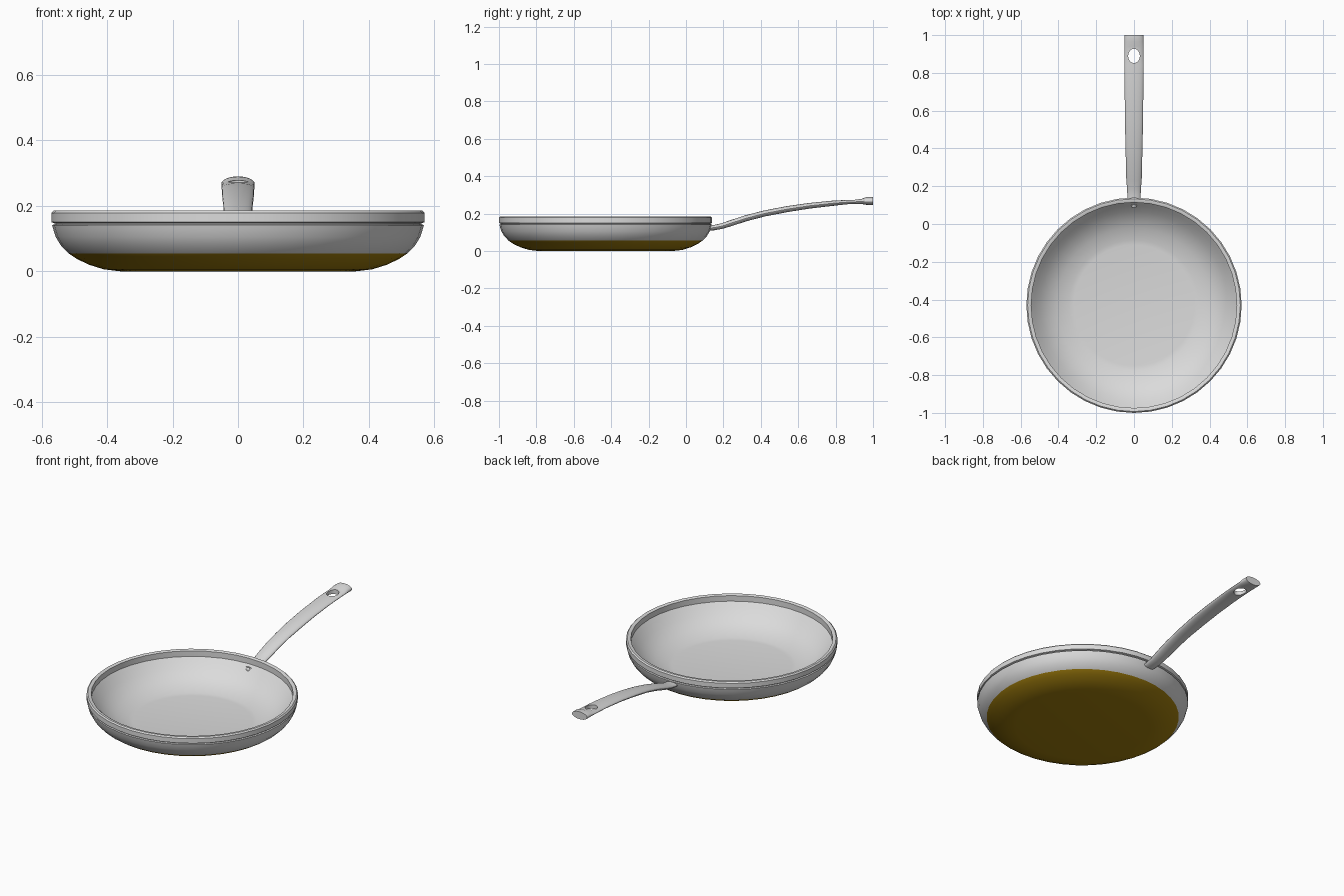
import bpy, bmesh, math
from mathutils import Vector, Matrix

if "Cube" in bpy.data.objects:
    bpy.data.objects.remove(bpy.data.objects["Cube"], do_unlink=True)

PAN_Y = -0.43
SEGMENTS = 40


def material(name, color):
    m = bpy.data.materials.new(name)
    m.use_nodes = True
    m.diffuse_color = (*color, 1)
    m.node_tree.nodes["Principled BSDF"].inputs["Base Color"].default_value = (*color, 1)
    return m


steel = material("brushed_steel", (0.71, 0.71, 0.71))
bronze = material("bronze_base", (0.35, 0.205, 0.004))


def finish(name, bm, mats, angle=35):
    bmesh.ops.recalc_face_normals(bm, faces=bm.faces)
    mesh = bpy.data.meshes.new(name)
    bm.to_mesh(mesh)
    bm.free()
    obj = bpy.data.objects.new(name, mesh)
    bpy.context.collection.objects.link(obj)
    for m in mats:
        mesh.materials.append(m)
    bpy.ops.object.select_all(action="DESELECT")
    obj.select_set(True)
    bpy.context.view_layer.objects.active = obj
    if angle:
        bpy.ops.object.shade_smooth_by_angle(angle=math.radians(angle))
    return obj


# Pan body: one closed profile, outside then inside, spun about the axis
outer = [(0, 0), (0.36, 0), (0.41, 0.006), (0.455, 0.02), (0.493, 0.038), (0.518, 0.055),
         (0.542, 0.08), (0.557, 0.105), (0.565, 0.13), (0.568, 0.141), (0.561, 0.144),
         (0.561, 0.147), (0.57, 0.15), (0.57, 0.178), (0.563, 0.185)]
inner = [(0.55, 0.185), (0.544, 0.181), (0.544, 0.148), (0.526, 0.128),
         (0.497, 0.098), (0.457, 0.066), (0.41, 0.042), (0.345, 0.022), (0.32, 0.019), (0, 0.018)]
bm = bmesh.new()
verts = [bm.verts.new((r, PAN_Y, z)) for r, z in outer + inner]
edges = [bm.edges.new(pair) for pair in zip(verts, verts[1:])]
bmesh.ops.spin(bm, geom=verts + edges, cent=(0, PAN_Y, 0), axis=(0, 0, 1),
               angle=math.tau, steps=SEGMENTS, use_duplicate=False)
bmesh.ops.remove_doubles(bm, verts=bm.verts, dist=0.0005)
bmesh.ops.recalc_face_normals(bm, faces=bm.faces)
# the coloured base covers the low faces that look downward
for f in bm.faces:
    f.material_index = int(f.normal.z < -0.1 and f.calc_center_median().z < 0.054)
finish("pan_body", bm, [steel, bronze])

# Handle: lens-shaped sections (y, z, half width, half thickness) along a rising arc
stations = [(0.1, 0.122, 0.034, 0.014), (0.15, 0.125, 0.035, 0.014),
            (0.19, 0.133, 0.037, 0.015), (0.24, 0.149, 0.041, 0.016),
            (0.32, 0.175, 0.043, 0.016), (0.42, 0.201, 0.045, 0.016),
            (0.54, 0.224, 0.048, 0.016), (0.66, 0.242, 0.049, 0.015),
            (0.78, 0.255, 0.05, 0.014), (0.84, 0.26, 0.051, 0.012),
            (0.94, 0.265, 0.051, 0.014), (0.965, 0.268, 0.051, 0.021),
            (1.0, 0.268, 0.05, 0.022)]
RING = 24
bm = bmesh.new()
rings = []
for i, (y, z, w, t) in enumerate(stations):
    a, b = stations[max(i - 1, 0)], stations[min(i + 1, len(stations) - 1)]
    tangent = Vector((0, b[0] - a[0], b[1] - a[1])).normalized()
    if i >= len(stations) - 2:
        tangent = Vector((0, 1, 0))
    up = Vector((1, 0, 0)).cross(tangent)
    ring = []
    for k in range(RING):
        ang = math.tau * k / RING
        ring.append(bm.verts.new(Vector((w * math.cos(ang), y, z)) + up * t * math.sin(ang)))
    rings.append(ring)
for r0, r1 in zip(rings, rings[1:]):
    for k in range(RING):
        n = (k + 1) % RING
        bm.faces.new((r0[k], r0[n], r1[n], r1[k]))
bm.faces.new(rings[0])
bm.faces.new(rings[-1])
handle = finish("handle", bm, [steel], angle=0)

# Hanging hole cut through the end of the handle
bm = bmesh.new()
bmesh.ops.create_cone(bm, cap_ends=True, segments=24, radius1=1, radius2=1, depth=0.3,
                      matrix=Matrix.Translation((0, 0.89, 0.26)) @ Matrix.Diagonal((0.031, 0.038, 1, 1)))
cutter = finish("hole_cutter", bm, [steel], angle=0)
cutter.hide_render = True
cut = handle.modifiers.new("hanging_hole", "BOOLEAN")
cut.operation = "DIFFERENCE"
cut.solver = "EXACT"
cut.object = cutter
bpy.ops.object.select_all(action="DESELECT")
handle.select_set(True)
bpy.context.view_layer.objects.active = handle
bpy.ops.object.modifier_apply(modifier=cut.name)
bpy.data.objects.remove(cutter, do_unlink=True)
bpy.ops.object.shade_smooth_by_angle(angle=math.radians(35))

# Rivet head on the inside wall where the handle joins
bm = bmesh.new()
bmesh.ops.create_uvsphere(bm, u_segments=16, v_segments=8, radius=1,
                          matrix=Matrix.Translation((0, 0.094, 0.122)) @ Matrix.Diagonal((0.014, 0.008, 0.014, 1)))
finish("rivet", bm, [steel])
